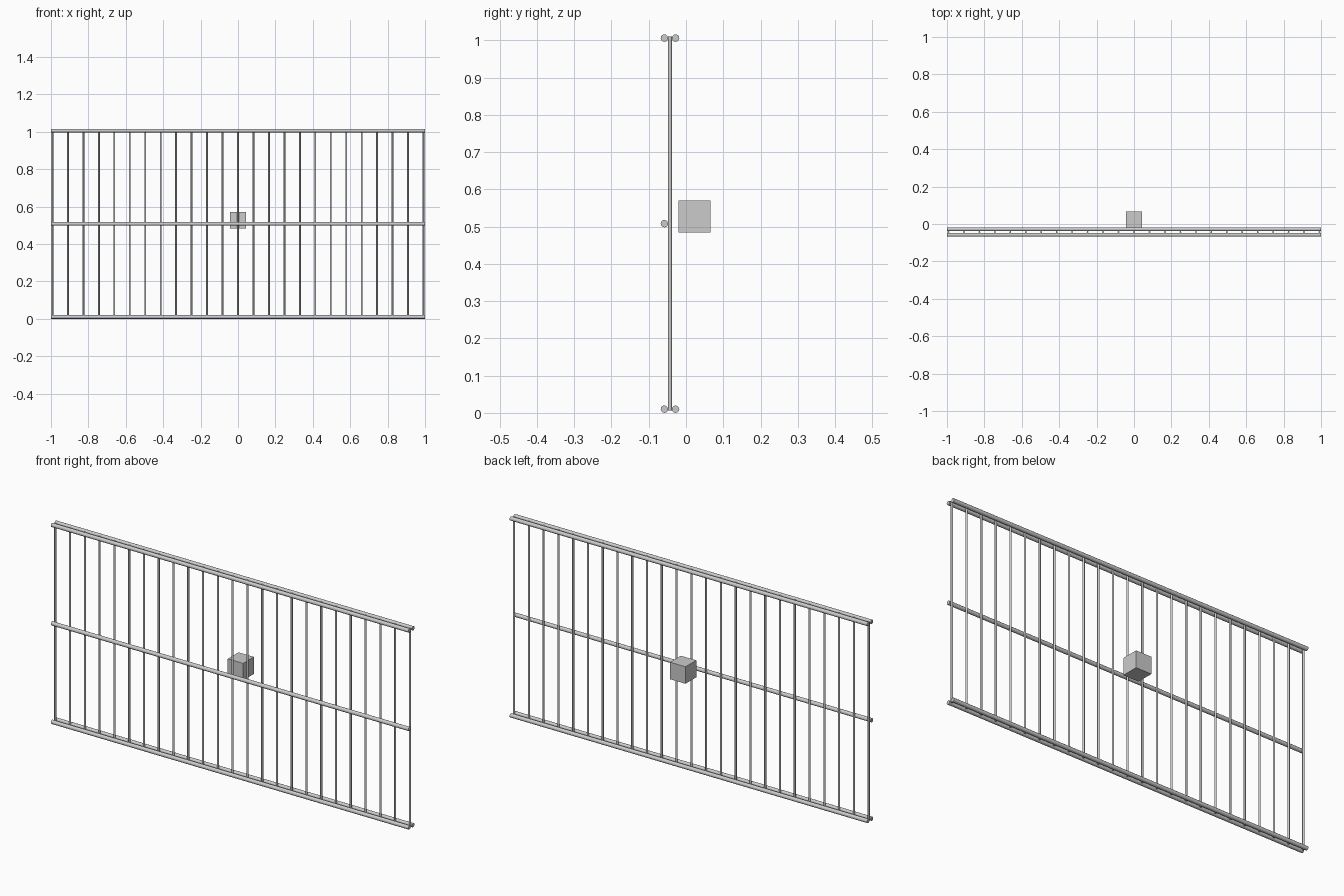
import bpy
from math import pi

if "Cube" in bpy.data.objects:
    bpy.data.objects.remove(bpy.data.objects["Cube"])

SIDES = 12
WIRE_Y = -0.043


def rod(name, radius, length, location, rotation=(0, 0, 0)):
    bpy.ops.mesh.primitive_cylinder_add(vertices=SIDES, radius=radius, depth=length,
                                        location=location, rotation=rotation)
    obj = bpy.context.object
    obj.name = name
    bpy.ops.object.shade_smooth_by_angle(angle=pi / 4)
    return obj


# Horizontal rails: pairs at top and bottom, a single one at the front middle
rails = [("bottom_front_rail", -1, 0.010), ("bottom_back_rail", 1, 0.010),
         ("middle_front_rail", -1, 0.508),
         ("top_front_rail", -1, 1.006), ("top_back_rail", 1, 1.006)]
for name, side, z in rails:
    rod(name, 0.010, 2.0, (0, WIRE_Y + side * 0.015, z), (0, pi / 2, 0))

# Evenly spaced vertical bars between the rails
COUNT = 25
for i in range(COUNT):
    x = -0.992 + 1.984 * i / (COUNT - 1)
    rod(f"vertical_bar_{i + 1}", 0.005, 1.004, (x, WIRE_Y, 0.508))

# Cube block behind the panel
bpy.ops.mesh.primitive_cube_add(size=0.086, location=(0, 0.0225, 0.527))
bpy.context.object.name = "center_block"
